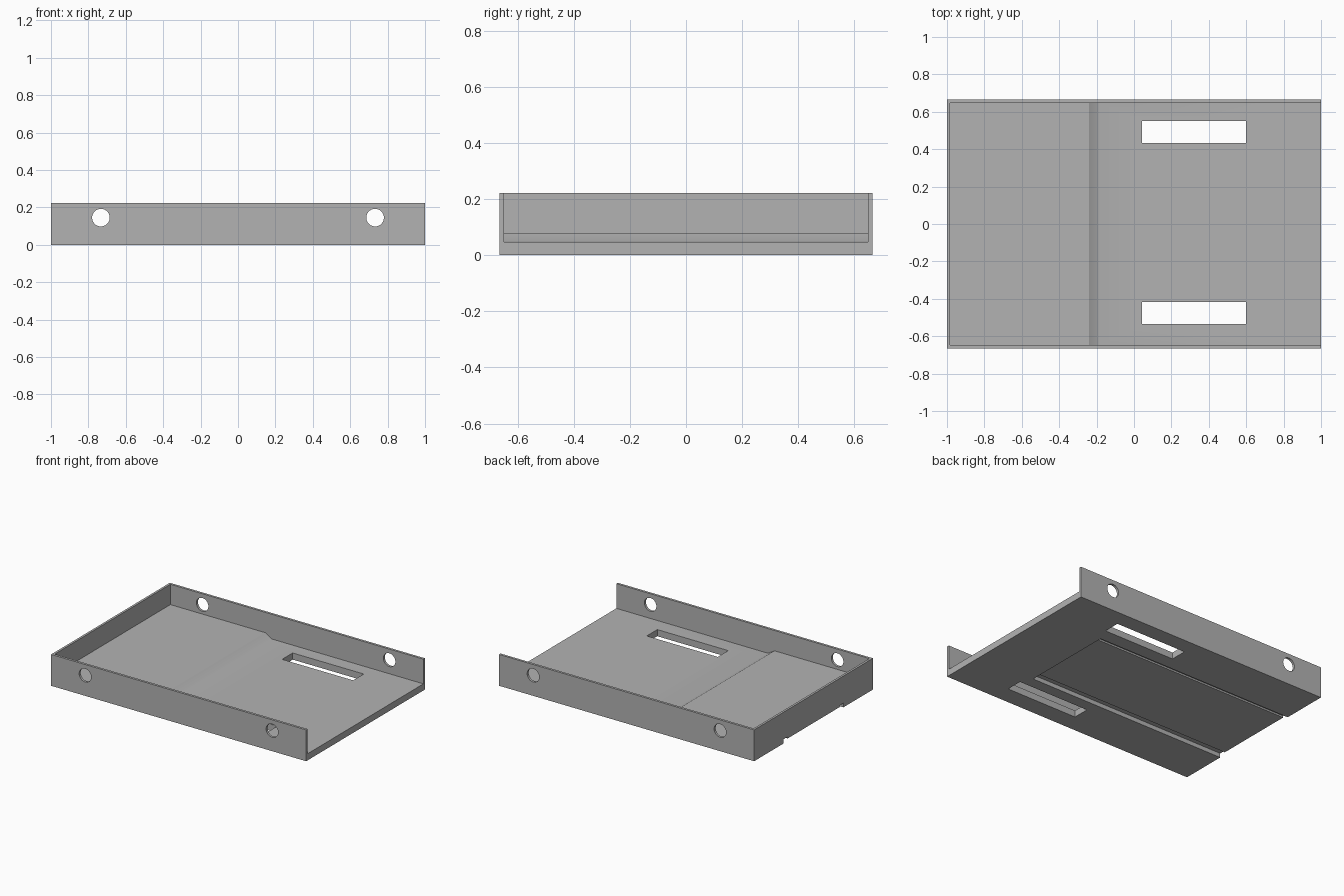
import bpy, bmesh, math
from mathutils import Matrix

if "Cube" in bpy.data.objects:
    bpy.data.objects.remove(bpy.data.objects["Cube"])

grey = bpy.data.materials.new("plain grey")
grey.diffuse_color = (0.45, 0.45, 0.45, 1)
grey.use_nodes = True
grey.node_tree.nodes["Principled BSDF"].inputs["Base Color"].default_value = grey.diffuse_color


def finish(name, bm):
    bmesh.ops.recalc_face_normals(bm, faces=bm.faces)
    mesh = bpy.data.meshes.new(name)
    bm.to_mesh(mesh)
    bm.free()
    ob = bpy.data.objects.new(name, mesh)
    bpy.context.collection.objects.link(ob)
    mesh.materials.append(grey)
    return ob


def box(name, x0, x1, y0, y1, z0, z1):
    bm = bmesh.new()
    bmesh.ops.create_cube(bm, size=1)
    for v in bm.verts:
        v.co = ((x0 + x1) / 2 + v.co.x * (x1 - x0),
                (y0 + y1) / 2 + v.co.y * (y1 - y0),
                (z0 + z1) / 2 + v.co.z * (z1 - z0))
    return finish(name, bm)


def prism(name, profile, y0, y1):
    """Extrude an x-z profile along y."""
    bm = bmesh.new()
    face = bm.faces.new([bm.verts.new((x, y0, z)) for x, z in profile])
    ext = bmesh.ops.extrude_face_region(bm, geom=[face])["geom"]
    moved = [g for g in ext if isinstance(g, bmesh.types.BMVert)]
    bmesh.ops.translate(bm, verts=moved, vec=(0, y1 - y0, 0))
    return finish(name, bm)


def rod(name, x, z, r):
    """Cylinder along y, long enough to pass through both side walls."""
    bm = bmesh.new()
    bmesh.ops.create_cone(bm, cap_ends=True, segments=40, radius1=r, radius2=r, depth=2,
                          matrix=Matrix.Translation((x, 0, z)) @ Matrix.Rotation(math.pi / 2, 4, 'X'))
    return finish(name, bm)


H, W, IN = 0.222, 0.665, 0.648
tray = box("tray", -1, 1, -W, W, 0, H)

# Inner cavity: raised floor on the left, ramp, lower floor, open right end
cutters = [prism("cavity_cutter", [(-0.984, 0.5), (-0.984, 0.078), (-0.24, 0.078),
                                   (-0.195, 0.050), (-0.185, 0.047), (1.2, 0.047), (1.2, 0.5)], -IN, IN)]
# Long slots through the floor
cutters += [box("slot_cutter", 0.043, 0.6, y, y + 0.118, -0.2, 0.2) for y in (-0.535, 0.433)]
# Round holes through the side walls
cutters += [rod("hole_cutter", x, 0.145, 0.047) for x in (-0.733, 0.733)]
# Shallow channel underneath with deeper edge grooves, open at the left end
cutters.append(box("channel_cutter", -1.2, 0.56, -0.3, 0.3, -0.1, 0.018))
cutters += [box("groove_cutter", -1.2, 0.56, y, y + 0.045, -0.1, 0.03) for y in (-0.335, 0.29)]

for c in cutters:
    mod = tray.modifiers.new(c.name, 'BOOLEAN')
    mod.operation, mod.solver, mod.object = 'DIFFERENCE', 'EXACT', c

# Bake the cuts and drop the helpers
bpy.context.view_layer.update()
baked = bpy.data.meshes.new_from_object(tray.evaluated_get(bpy.context.evaluated_depsgraph_get()))
tray.modifiers.clear()
tray.data = baked
for c in cutters:
    bpy.data.objects.remove(c)

bpy.context.view_layer.objects.active = tray
tray.select_set(True)
bpy.ops.object.shade_smooth_by_angle(angle=math.radians(30))
